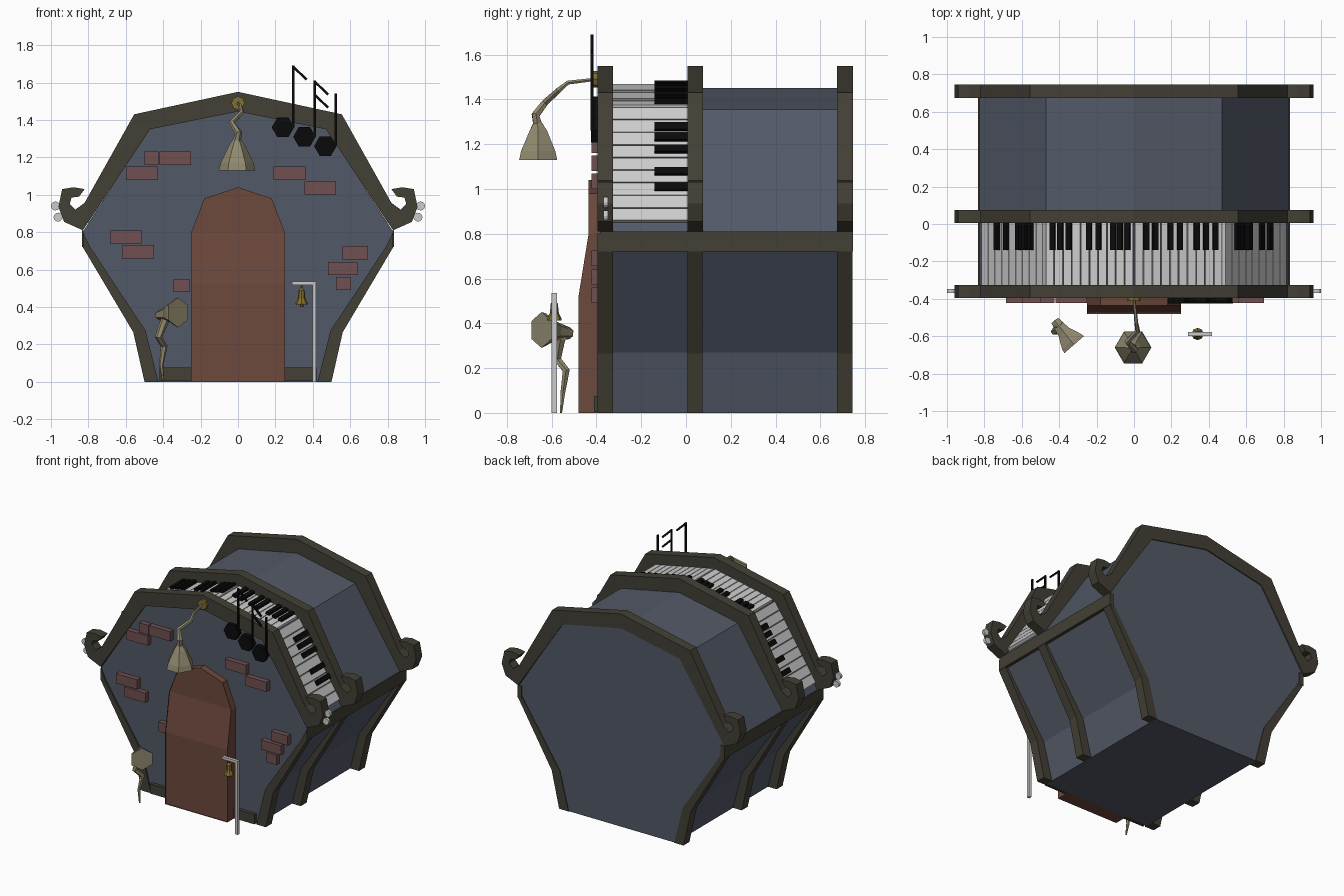
import bpy, bmesh
from mathutils import Vector
from math import cos, sin, pi

if "Cube" in bpy.data.objects:
    bpy.data.objects.remove(bpy.data.objects["Cube"])


def mat(name, r, g, b):
    m = bpy.data.materials.new(name)
    m.diffuse_color = (r, g, b, 1)
    m.use_nodes = True
    m.node_tree.nodes["Principled BSDF"].inputs["Base Color"].default_value = m.diffuse_color
    return m


WALL = mat("slate", .085, .10, .135)
TRIM = mat("dark_wood", .055, .05, .035)
DOOR = mat("door_wood", .15, .065, .045)
BRICK = mat("brick_red", .16, .08, .08)
BRASS = mat("brass", .28, .25, .16)
GOLD = mat("gold", .22, .16, .03)
WHITE = mat("ivory", .75, .75, .75)
BLACK = mat("ebony", .003, .003, .003)


def finish(bm, name, m=None):
    bmesh.ops.recalc_face_normals(bm, faces=bm.faces)
    me = bpy.data.meshes.new(name)
    bm.to_mesh(me)
    bm.free()
    ob = bpy.data.objects.new(name, me)
    bpy.context.collection.objects.link(ob)
    if m:
        me.materials.append(m)
    return ob


def add_prism(bm, pts, y0, y1):
    """Extrude an (x, z) outline along y; returns the front face."""
    a = [bm.verts.new((x, y0, z)) for x, z in pts]
    b = [bm.verts.new((x, y1, z)) for x, z in pts]
    n = len(pts)
    front = bm.faces.new(a)
    bm.faces.new(b[::-1])
    for i in range(n):
        bm.faces.new((a[i], b[i], b[(i + 1) % n], a[(i + 1) % n]))
    return front


def prism(name, pts, y0, y1, m=None):
    bm = bmesh.new()
    add_prism(bm, pts, y0, y1)
    return finish(bm, name, m)


def rect(x0, x1, z0, z1):
    return [(x0, z0), (x1, z0), (x1, z1), (x0, z1)]


def flip(pts):
    return [(-x, z) for x, z in pts][::-1]


def ngon(cx, cz, r, n):
    return [(cx + r * cos(2 * pi * i / n), cz + r * sin(2 * pi * i / n)) for i in range(n)]


def bar(a, b, w):
    """Slanted strip outline between two (x, z) points."""
    d = (Vector(b) - Vector(a)).normalized() * w / 2
    n = Vector((-d.y, d.x))
    return [tuple(Vector(p) + s * n) for p, s in ((a, 1), (a, -1), (b, -1), (b, 1))]


def horn(name, rings, ref, m, n=6):
    """Tapered tube through (x, y, z, radius) rings."""
    bm = bmesh.new()
    P = [Vector(r[:3]) for r in rings]
    loops = []
    for i, r in enumerate(rings):
        if i == len(P) - 1:
            t = P[i] - P[i - 1]
        else:
            t = P[i + 1] - P[max(i - 1, 0)]
        t.normalize()
        u = (Vector(ref) - t * t.dot(Vector(ref))).normalized()
        v = t.cross(u)
        loops.append([bm.verts.new(P[i] + r[3] * (u * cos(2 * pi * k / n) + v * sin(2 * pi * k / n)))
                      for k in range(n)])
    for a, b in zip(loops, loops[1:]):
        for k in range(n):
            bm.faces.new((a[k], a[(k + 1) % n], b[(k + 1) % n], b[k]))
    bm.faces.new(loops[0])
    bm.faces.new(loops[-1])
    return finish(bm, name, m)


# house body
half = [(.43, 0), (.50, .27), (.81, .72), (.825, .81), (.47, 1.355)]
prism("house_body", half + [(0, 1.45)] + flip(half), -.385, .738, WALL)

# three arches with curled ends, and lower ribs
arch = [(.555, 1.43), (.82, .957), (.87, .92), (.90, .95), (.89, .985), (.85, .99), (.82, 1.03),
        (.88, 1.04), (.94, 1.03), (.96, .935), (.93, .855), (.83, .81), (.47, 1.35)]
rib = [(.50, 0), (.56, .265), (.83, .72), (.83, .80), (.79, .72), (.495, .275), (.425, 0)]
for i, y in enumerate((-.395, .006, .675)):
    prism(f"arch_{i}", [(0, 1.55)] + arch + [(0, 1.445)] + flip(arch), y, y + .07, TRIM)
    for side, pts in (("right", rib), ("left", flip(rib))):
        prism(f"rib_{side}_{i}", pts, y, y + .068, TRIM)

# side beams, baseboards and curl pegs
for side, f in (("right", lambda p: p), ("left", flip)):
    prism(f"side_beam_{side}", f(rect(.80, .833, .72, .81)), -.384, .745, TRIM)
    prism(f"baseboard_{side}", f(rect(.25, .42, .005, .075)), -.41, -.38, TRIM)
    for k, (x, z) in enumerate(((.976, .94), (.962, .88))):
        prism(f"curl_peg_{side}_{k}", f(ngon(x, z, .024, 12)), -.368, -.348)

# door: arched slab with recessed panel, thicker toward the bottom
dh = [(.25, 0), (.25, .8), (.18, .98)]
bm = bmesh.new()
front = add_prism(bm, dh + [(0, 1.04)] + flip(dh), -.48, -.38)
bmesh.ops.inset_region(bm, faces=[front], thickness=.03)
for v in front.verts:
    v.co.y += .008
for z in (.52, .80):
    bmesh.ops.bisect_plane(bm, geom=bm.verts[:] + bm.edges[:] + bm.faces[:], dist=1e-4,
                           plane_co=(0, 0, z), plane_no=(0, 0, 1))
for v in bm.verts:
    if v.co.y < -.42:
        v.co.y += .045 * min(max((v.co.z - .52) / .28, 0), 1)
finish(bm, "door", DOOR)

# loose bricks with chamfered fronts
bricks = [(-.60, 1.08, .17), (-.42, 1.16, .17), (-.50, 1.16, .075), (.19, 1.08, .17), (.355, 1.0, .17),
          (-.685, .74, .17), (-.62, .66, .17), (-.345, .48, .085), (.56, .655, .135),
          (.48, .57, .16), (.525, .49, .08)]
bm = bmesh.new()
for x, z, w in bricks:
    f = add_prism(bm, rect(x, x + w, z, z + .07), -.41, -.38)
    bmesh.ops.inset_region(bm, faces=[f], thickness=.012)
    for v in f.verts:
        v.co.y -= .012
finish(bm, "wall_bricks", BRICK)


# piano keys following the roof slope
def roof(x):
    a = abs(x)
    return 1.45 - a * .095 / .47 if a < .47 else 1.355 - (a - .47) * .545 / .355


def key(bm, x0, x1, lift, drop, y0, y1):
    a, b = Vector((x0, roof(x0))), Vector((x1, roof(x1)))
    d = (b - a).normalized()
    n = Vector((-d.y, d.x))
    a, b = a + d * .0025, b - d * .0025
    add_prism(bm, [a - n * drop, b - n * drop, b + n * lift, a + n * lift], y0, y1)


bm = bmesh.new()
for x0, x1, n in ((-.80, -.47, 9), (-.47, 0, 10), (0, .47, 10), (.47, .80, 9)):
    s = (x1 - x0) / n
    for i in range(n):
        key(bm, x0 + i * s, x0 + (i + 1) * s, .02, .01, -.326, .008)
finish(bm, "white_keys", WHITE)
bm = bmesh.new()
for x in (-.71, -.66, -.595, -.56, -.53, -.43, -.39, -.345, -.235, -.185, -.105, -.07, -.03,
          .06, .11, .19, .24, .33, .38, .43, .53, .56, .595, .66, .705):
    w = .011 if abs(x) > .47 else .017
    key(bm, x - w, x + w, .038, 0, -.14, .008)
finish(bm, "black_keys", BLACK)

# music notes on the front
notes = [(.24, 1.36, 1.69, [1.685]), (.355, 1.31, 1.61, [1.605, 1.535]), (.467, 1.26, 1.54, [])]
for i, (x, z, top, flags) in enumerate(notes):
    prism(f"note_head_{i}", ngon(x, z, .06, 6), -.424, -.38, BLACK)
    bm = bmesh.new()
    add_prism(bm, rect(x + .05, x + .061, z, top), -.426, -.414)
    for fz in flags:
        add_prism(bm, bar((x + .055, fz), (x + .127, fz - .07), .013), -.4255, -.4145)
    finish(bm, f"note_stem_{i}", BLACK)

# hanging horn lamp over the door
prism("lamp_mount", ngon(0, 1.49, .036, 8), -.412, -.39, GOLD)
horn("flower_lamp", [(0, -.40, 1.49, .008), (.012, -.527, 1.475, .01), (.02, -.57, 1.44, .014),
                     (-.035, -.63, 1.385, .017), (.003, -.672, 1.33, .02), (-.005, -.664, 1.295, .022),
                     (-.005, -.66, 1.26, .045), (-.005, -.66, 1.17, .088), (-.005, -.66, 1.13, .098)],
     (1, 0, 0), BRASS)

# standing horn flower
horn("floor_horn_stem", [(-.40, -.558, 0, .005), (-.41, -.55, .09, .012), (-.395, -.535, .19, .018),
                         (-.425, -.575, .24, .02), (-.39, -.56, .33, .024), (-.41, -.53, .375, .028)],
     (1, 0, 0), BRASS)
horn("floor_horn_bell", [(-.423, -.518, .355, .026), (-.373, -.58, .365, .042), (-.333, -.63, .37, .075),
                         (-.32, -.645, .37, .08)], (0, 0, 1), BRASS)

# bell post with small brass bell
prism("bell_post", [(.397, 0), (.417, 0), (.417, .535), (.29, .535), (.29, .517), (.397, .517)],
      -.60, -.577)
horn("door_bell", [(.34, -.588, .525, .004), (.34, -.588, .50, .005), (.34, -.588, .488, .016),
                   (.34, -.588, .445, .02), (.34, -.588, .42, .033), (.34, -.588, .413, .033)],
     (1, 0, 0), GOLD, 8)
horn("bell_clapper", [(.34, -.588, .415, .009), (.34, -.588, .40, .009)], (1, 0, 0), GOLD)
